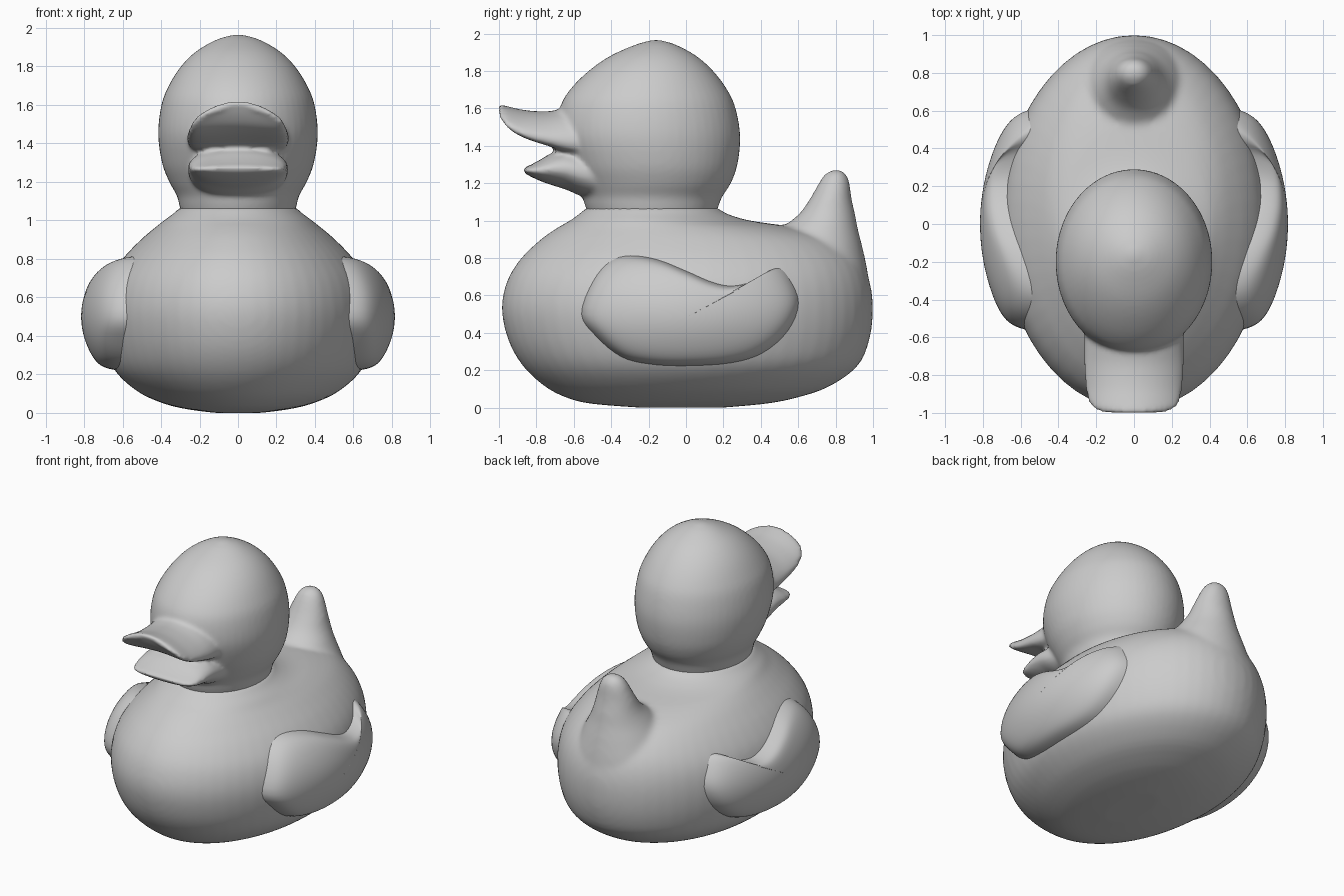
import bpy
import bmesh
from math import cos, sin, pi, sqrt


def catmull(pts, steps, closed=False):
    """Smooth curve through tuples of any length."""
    n = len(pts)
    out = []
    for i in range(n if closed else n - 1):
        if closed:
            quad = [pts[(i + k) % n] for k in (-1, 0, 1, 2)]
        else:
            quad = [pts[min(max(i + k, 0), n - 1)] for k in (-1, 0, 1, 2)]
        for s in range(steps):
            t = s / steps
            out.append(tuple(
                0.5 * (2 * b + (c - a) * t + (2 * a - 5 * b + 4 * c - d) * t * t
                       + (3 * b - a - 3 * c + d) * t ** 3)
                for a, b, c, d in zip(*quad)))
    if not closed:
        out.append(pts[-1])
    return out


def skin(bm, rings):
    """Bridge equal-sized point rings and cap both ends."""
    loops = [[bm.verts.new(p) for p in ring] for ring in rings]
    n = len(loops[0])
    for a, b in zip(loops, loops[1:]):
        for i in range(n):
            j = (i + 1) % n
            bm.faces.new((a[i], a[j], b[j], b[i]))
    bm.faces.new(loops[0][::-1])
    bm.faces.new(loops[-1])


def upright(bm, rows, n=56):
    """Stack of ellipses; each row is z, front y, back y, half width."""
    skin(bm, [[(w * cos(2 * pi * i / n), (f + b) / 2 + (b - f) / 2 * sin(2 * pi * i / n), z)
               for i in range(n)] for z, f, b, w in catmull(rows, 4)])


def forward(bm, rows, droop, n=40):
    """Ellipses along y; each row is y, bottom z, top z, half width."""
    skin(bm, [[(w * cos(2 * pi * i / n), y,
                (lo + hi) / 2 + (hi - lo) / 2 * sin(2 * pi * i / n) - droop * cos(2 * pi * i / n) ** 2)
               for i in range(n)] for y, lo, hi, w in catmull(rows, 4)])


def finish(name, bm, voxel=0, smooth=0):
    bmesh.ops.recalc_face_normals(bm, faces=bm.faces)
    for f in bm.faces:
        f.smooth = True
    mesh = bpy.data.meshes.new(name)
    bm.to_mesh(mesh)
    bm.free()
    ob = bpy.data.objects.new(name, mesh)
    bpy.context.collection.objects.link(ob)
    if voxel:
        m = ob.modifiers.new("fuse", 'REMESH')
        m.mode = 'VOXEL'
        m.voxel_size = voxel
        m.use_smooth_shade = True
        s = ob.modifiers.new("soften", 'SMOOTH')
        s.factor = 0.5
        s.iterations = smooth
    return ob


# body with upturned tail
bm = bmesh.new()
upright(bm, [
    (0.0, -0.25, 0.20, 0.12), (0.02, -0.50, 0.42, 0.27), (0.05, -0.63, 0.58, 0.39),
    (0.11, -0.75, 0.76, 0.52), (0.22, -0.87, 0.915, 0.64), (0.36, -0.95, 0.98, 0.69),
    (0.53, -0.985, 1.0, 0.705), (0.68, -0.955, 0.98, 0.675), (0.80, -0.88, 0.92, 0.60),
    (0.90, -0.775, 0.80, 0.505), (0.96, -0.69, 0.60, 0.435), (1.0, -0.62, 0.34, 0.385),
    (1.04, -0.565, 0.21, 0.33), (1.07, -0.53, 0.17, 0.30)])
upright(bm, [
    (0.50, 0.50, 0.99, 0.35), (0.70, 0.42, 0.975, 0.32), (0.85, 0.42, 0.945, 0.26),
    (0.95, 0.50, 0.92, 0.20), (1.03, 0.60, 0.905, 0.155), (1.12, 0.665, 0.885, 0.125),
    (1.20, 0.71, 0.875, 0.095), (1.25, 0.745, 0.855, 0.065), (1.273, 0.79, 0.82, 0.02)])
finish("body", bm, 0.018, 8)

# head with open beak
bm = bmesh.new()
upright(bm, [
    (0.98, -0.50, 0.14, 0.28), (1.08, -0.54, 0.175, 0.305), (1.13, -0.555, 0.195, 0.318),
    (1.20, -0.59, 0.24, 0.357), (1.30, -0.64, 0.275, 0.395), (1.45, -0.69, 0.29, 0.415),
    (1.60, -0.675, 0.265, 0.398), (1.70, -0.62, 0.22, 0.36), (1.80, -0.52, 0.145, 0.297),
    (1.88, -0.405, 0.055, 0.215), (1.94, -0.27, -0.055, 0.11), (1.965, -0.18, -0.14, 0.02)])
# upper beak
forward(bm, [
    (-0.50, 1.32, 1.62, 0.26), (-0.64, 1.36, 1.60, 0.265), (-0.73, 1.40, 1.585, 0.265),
    (-0.80, 1.425, 1.585, 0.262), (-0.87, 1.455, 1.592, 0.255), (-0.93, 1.495, 1.605, 0.245),
    (-0.97, 1.545, 1.615, 0.225), (-0.995, 1.59, 1.62, 0.18), (-1.003, 1.605, 1.617, 0.12)], 0.06)
# lower beak
forward(bm, [
    (-0.46, 1.10, 1.36, 0.25), (-0.56, 1.13, 1.38, 0.26), (-0.64, 1.165, 1.385, 0.26),
    (-0.72, 1.19, 1.36, 0.255), (-0.78, 1.212, 1.325, 0.248), (-0.83, 1.235, 1.298, 0.23),
    (-0.86, 1.252, 1.285, 0.19), (-0.868, 1.262, 1.278, 0.14)], 0.0)
finish("head", bm, 0.014, 5)

# wings: shrinking outlines wrapped over a bulged shell
outline = catmull([
    (-0.56, 0.50), (-0.50, 0.68), (-0.41, 0.785), (-0.30, 0.815), (-0.15, 0.79), (0.0, 0.73),
    (0.14, 0.67), (0.25, 0.65), (0.37, 0.68), (0.45, 0.735), (0.52, 0.75), (0.57, 0.69),
    (0.61, 0.56), (0.55, 0.41), (0.42, 0.29), (0.25, 0.235), (0.0, 0.22), (-0.20, 0.23),
    (-0.35, 0.27), (-0.48, 0.38)], 4, closed=True)
layers = catmull([(0.97, 0.20), (1.0, 0.11), (0.99, 0.07), (0.95, 0.03), (0.88, 0.008),
                  (0.75, 0.0), (0.5, 0.0), (0.25, 0.0), (0.02, 0.0)], 3)
for side, name in ((1, "left_wing"), (-1, "right_wing")):
    bm = bmesh.new()
    rings = []
    for scale, sink in layers:
        ring = []
        for y, z in outline:
            y, z = y * scale, 0.48 + (z - 0.48) * scale
            x = 0.815 * sqrt(max(0.05, 1 - (y / 0.95) ** 2 - ((z - 0.5) / 0.55) ** 2))
            ring.append((side * (x - sink), y, z))
        rings.append(ring)
    skin(bm, rings)
    finish(name, bm)
